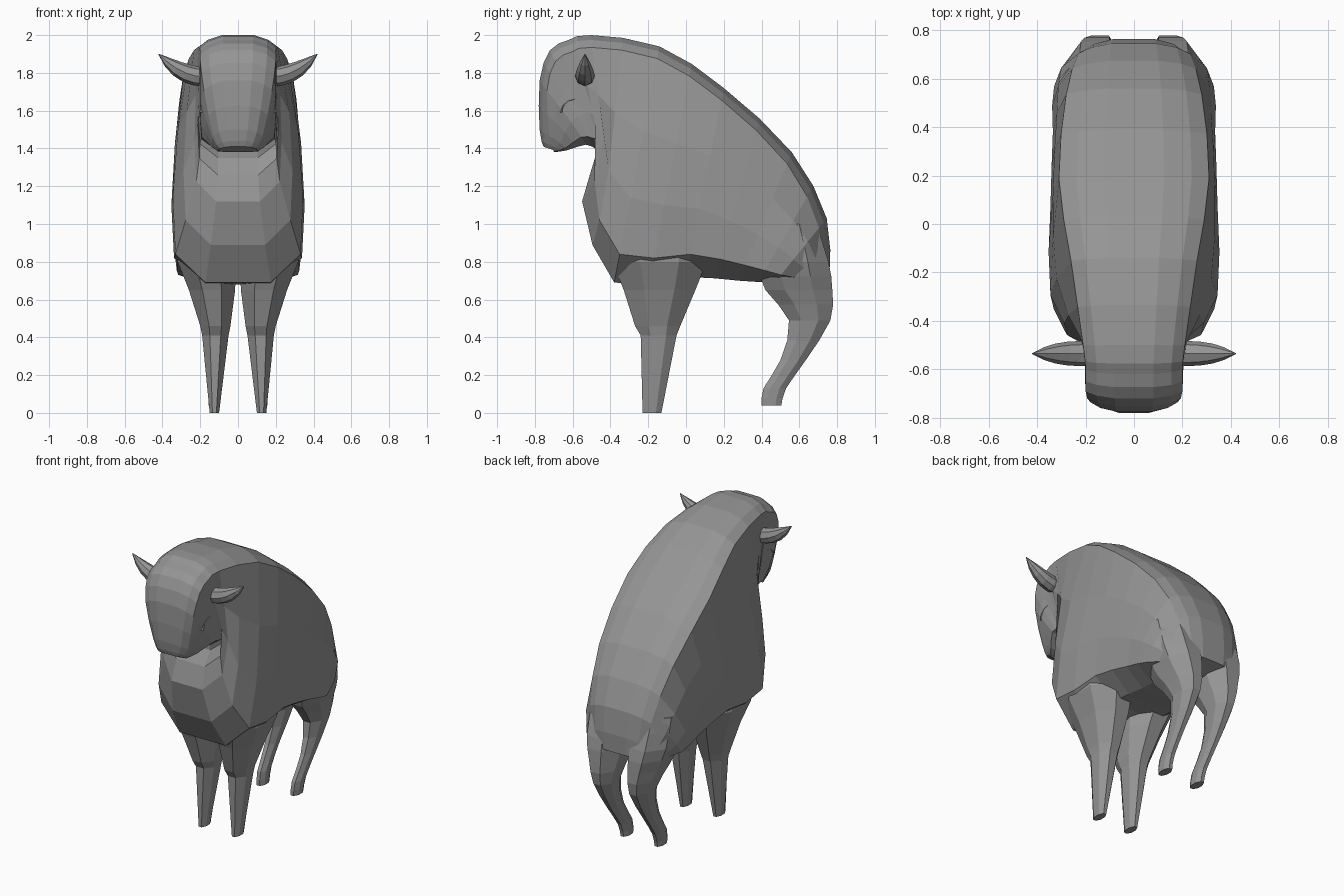
import bpy, bmesh, math
from mathutils import Vector

cube = bpy.data.objects.get("Cube")
if cube:
    bpy.data.objects.remove(cube, do_unlink=True)

grey = bpy.data.materials.new("plain_grey")
grey.use_nodes = True
tone = (0.3, 0.3, 0.3, 1)
grey.diffuse_color = tone
grey.node_tree.nodes["Principled BSDF"].inputs["Base Color"].default_value = tone


def loft(name, rings):
    """Skin closed rings of equal length and cap both ends."""
    bm = bmesh.new()
    loops = [[bm.verts.new(point) for point in ring] for ring in rings]
    for near, far in zip(loops, loops[1:]):
        for i in range(len(near)):
            bm.faces.new((near[i - 1], near[i], far[i], far[i - 1]))
    bm.faces.new(loops[0])
    bm.faces.new(loops[-1])
    bmesh.ops.recalc_face_normals(bm, faces=bm.faces)
    mesh = bpy.data.meshes.new(name)
    bm.to_mesh(mesh)
    bm.free()
    mesh.materials.append(grey)
    obj = bpy.data.objects.new(name, mesh)
    bpy.context.collection.objects.link(obj)
    return obj


def refine(sections):
    """Add one smoothly interpolated section inside every span."""
    last = len(sections) - 1
    result = [sections[0]]
    for i in range(last):
        before, start = sections[max(i - 1, 0)], sections[i]
        end, after = sections[i + 1], sections[min(i + 2, last)]
        middle = [(b + c) * 9 / 16 - (a + d) / 16
                  for a, b, c, d in zip(before, start, end, after)]
        result += [middle, end]
    return result


def body_ring(top_y, top_z, low_y, low_z, rim, side):
    """Half section from spine to belly, mirrored into a full ring."""
    top = Vector((0, top_y, top_z))
    low = Vector((0, low_y, low_z))
    down = (low - top).normalized()
    span = (low - top).length
    drop = min(0.065, span * 0.3)
    upper = max(rim, side) * 0.7 + min(rim, side) * 0.3
    # Sections that end on the chest bow backward to form the throat
    bow = max(0, 0.13 - 0.4 * abs(low_z - 1.12))
    half = [(rim * 0.4, 0), (rim * 0.77, drop * 0.4), (rim, drop),
            (upper, span * 0.36), (side, span * 0.64),
            (side * 0.96, span * 0.88), (side * 0.5, span)]
    right = []
    for x, depth in half:
        f = depth / span
        back = bow * 5 * f * f * (1 - f)
        right.append(top + down * depth + Vector((x, back, 0)))
    left = [Vector((-p.x, p.y, p.z)) for p in reversed(right)]
    return right + left


# Head, hump and trunk: spine y and z, underside y and z, rim and side half widths
trunk = [
    (-0.755, 1.41, -0.7, 1.38, 0.09, 0.1),
    (-0.775, 1.5, -0.63, 1.39, 0.13, 0.14),
    (-0.775, 1.76, -0.53, 1.42, 0.18, 0.2),
    (-0.72, 1.92, -0.47, 1.39, 0.2, 0.2),
    (-0.62, 1.975, -0.45, 1.35, 0.2, 0.21),
    (-0.5, 2, -0.55, 1.12, 0.21, 0.23),
    (-0.14, 1.94, -0.38, 0.69, 0.26, 0.345),
    (0.2, 1.72, 0, 0.72, 0.31, 0.345),
    (0.56, 1.38, 0.28, 0.7, 0.28, 0.335),
    (0.745, 1.03, 0.47, 0.69, 0.23, 0.33),
    (0.76, 0.74, 0.64, 0.7, 0.2, 0.23),
]
loft("body", [body_ring(*section) for section in refine(trunk)])


def leg_ring(sign, z, front, back, inner, outer):
    """Eight sided level section that fills the given box."""
    centre = Vector((sign * (inner + outer) / 2, (front + back) / 2, z))
    ring = []
    for k in range(8):
        angle = math.tau * (k + 0.5) / 8
        ring.append(centre + Vector(((outer - inner) * math.cos(angle),
                                     (back - front) * math.sin(angle), 0)) * 0.54)
    return ring


# Leg sections: height, front, back, inner, outer
front_leg = [
    (0, -0.23, -0.13, 0.1, 0.15),
    (0.41, -0.24, -0.05, 0.05, 0.19),
    (0.46, -0.27, -0.03, 0.04, 0.2),
    (0.65, -0.33, 0.05, 0.015, 0.26),
    (0.8, -0.39, 0.11, 0.01, 0.32),
    (1, -0.37, 0.06, 0.01, 0.325),
]
hind_leg = [
    (0.04, 0.4, 0.505, 0.1, 0.155),
    (0.13, 0.41, 0.53, 0.1, 0.16),
    (0.28, 0.5, 0.635, 0.1, 0.17),
    (0.49, 0.545, 0.765, 0.07, 0.2),
    (0.65, 0.42, 0.775, 0.04, 0.25),
    (0.8, 0.38, 0.755, 0.02, 0.3),
    (1, 0.38, 0.69, 0.02, 0.31),
]


def horn_ring(sign, step):
    """Round section of a horn that sweeps outward and curls up."""
    reach = step / 5
    radius = 0.05 * (1 - reach ** 3) + 0.002
    tilt = reach * math.radians(50)
    centre = Vector((0.18 + 0.24 * reach, -0.535, 1.78 + 0.12 * reach ** 2))
    ring = []
    for k in range(8):
        angle = math.tau * k / 8
        rise = math.sin(angle)
        point = centre + radius * Vector((-rise * math.sin(tilt), math.cos(angle),
                                          rise * math.cos(tilt)))
        ring.append((sign * point.x, point.y, point.z))
    return ring


def brow_ring(sign, step):
    """Small wedge section following the arc of the upper eyelid."""
    angle = math.radians(90 + 30 * step)
    outward = Vector((0, math.cos(angle), math.sin(angle)))
    centre = Vector((sign * 0.18, -0.59, 1.59))
    edge = Vector((sign * 0.022, 0, 0))
    return [centre + outward * 0.06, centre + outward * 0.07 + edge,
            centre + outward * 0.085]


for sign, word in ((1, "left"), (-1, "right")):
    loft(word + "_front_leg", [leg_ring(sign, *s) for s in front_leg])
    loft(word + "_hind_leg", [leg_ring(sign, *s) for s in refine(hind_leg)])
    loft(word + "_horn", [horn_ring(sign, step) for step in range(6)])
    loft(word + "_brow", [brow_ring(sign, step) for step in range(4)])
